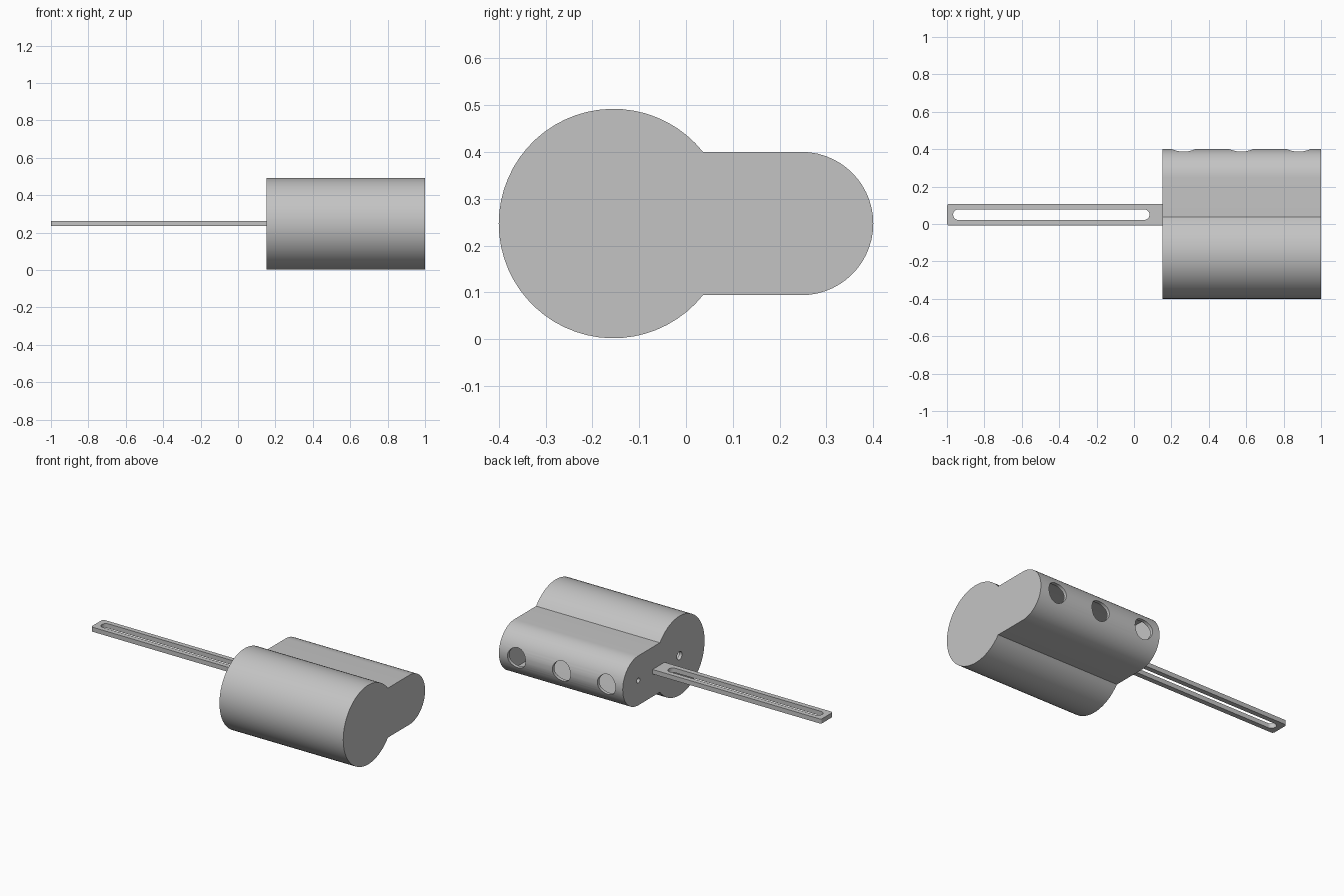
import bpy, bmesh
from math import sin, cos, asin, pi, radians

cube = bpy.data.objects.get("Cube")
if cube:
    bpy.data.objects.remove(cube, do_unlink=True)

grey = bpy.data.materials.new("plain_grey")
grey.use_nodes = True
colour = (0.55, 0.55, 0.55, 1)
grey.diffuse_color = colour
grey.node_tree.nodes["Principled BSDF"].inputs["Base Color"].default_value = colour

MID_Z = 0.247
BIG_Y, BIG_R = -0.155, 0.245
SMALL_Y, SMALL_R = 0.247, 0.153
BODY_X0, BODY_X1 = 0.153, 1.0
WALL = 0.02


def arc(ca, cb, r, start, end, steps):
    return [(ca + r * cos(start + (end - start) * i / steps),
             cb + r * sin(start + (end - start) * i / steps))
            for i in range(steps + 1)]


def circle(ca, cb, r, steps=32):
    return arc(ca, cb, r, 0, 2 * pi, steps)[:-1]


def prism(name, outline, axis, lo, hi):
    """Extrude a closed 2D outline along one axis."""
    place = {"x": lambda a, b: (lo, a, b),
             "y": lambda a, b: (a, lo, b),
             "z": lambda a, b: (a, b, lo)}[axis]
    bm = bmesh.new()
    face = bm.faces.new([bm.verts.new(place(a, b)) for a, b in outline])
    out = bmesh.ops.extrude_face_region(bm, geom=[face])
    moved = [g for g in out["geom"] if isinstance(g, bmesh.types.BMVert)]
    shift = [(hi - lo) * (axis == k) for k in "xyz"]
    bmesh.ops.translate(bm, verts=moved, vec=shift)
    bmesh.ops.recalc_face_normals(bm, faces=bm.faces)
    mesh = bpy.data.meshes.new(name)
    bm.to_mesh(mesh)
    bm.free()
    mesh.materials.append(grey)
    obj = bpy.data.objects.new(name, mesh)
    bpy.context.collection.objects.link(obj)
    return obj


def activate(obj):
    bpy.ops.object.select_all(action="DESELECT")
    obj.select_set(True)
    bpy.context.view_layer.objects.active = obj


def cut(obj, cutter):
    cutter.hide_render = True
    activate(obj)
    mod = obj.modifiers.new("cut", "BOOLEAN")
    mod.operation = "DIFFERENCE"
    mod.solver = "EXACT"
    mod.object = cutter
    bpy.ops.object.modifier_apply(modifier=mod.name)
    bpy.data.objects.remove(cutter, do_unlink=True)


def smooth(obj):
    activate(obj)
    bpy.ops.object.shade_smooth_by_angle(angle=radians(30))


def lobes(inset):
    """Large round lobe joined to a smaller rounded one."""
    big, small = BIG_R - inset, SMALL_R - inset
    a = asin(small / big)
    return (arc(BIG_Y, MID_Z, big, a, 2 * pi - a, 48)
            + arc(SMALL_Y, MID_Z, small, -pi / 2, pi / 2, 28))


# Hollow two-lobed housing
housing = prism("housing", lobes(0), "x", BODY_X0, BODY_X1)
cut(housing, prism("cavity", lobes(WALL), "x", BODY_X0 + WALL, BODY_X1 - WALL))

# Three round ports along the back of the small lobe
for x in (0.265, 0.573, 0.88):
    cut(housing, prism("port", circle(x, MID_Z, 0.062), "y", SMALL_Y + 0.08, 0.5))

# One small hole in the end wall at the centre of each lobe
for y, r in ((BIG_Y, 0.025), (SMALL_Y, 0.016)):
    cut(housing, prism("end_hole", circle(y, MID_Z, r, 20), "x",
                       BODY_X0 - 0.05, BODY_X0 + 0.05))
smooth(housing)

# Flat slotted arm with rounded free corners
ARM_Y0, ARM_Y1, CORNER = -0.009, 0.108, 0.014
arm_outline = ([(BODY_X0 + 0.01, ARM_Y0), (BODY_X0 + 0.01, ARM_Y1)]
               + arc(-1 + CORNER, ARM_Y1 - CORNER, CORNER, pi / 2, pi, 6)
               + arc(-1 + CORNER, ARM_Y0 + CORNER, CORNER, pi, 1.5 * pi, 6))
arm = prism("slotted_arm", arm_outline, "z", 0.234, 0.262)
SLOT_Y, SLOT_R = 0.05, 0.028
slot_outline = (arc(-0.967 + SLOT_R, SLOT_Y, SLOT_R, pi / 2, 1.5 * pi, 14)
                + arc(0.083 - SLOT_R, SLOT_Y, SLOT_R, -pi / 2, pi / 2, 14))
cut(arm, prism("slot", slot_outline, "z", 0.1, 0.4))
smooth(arm)
